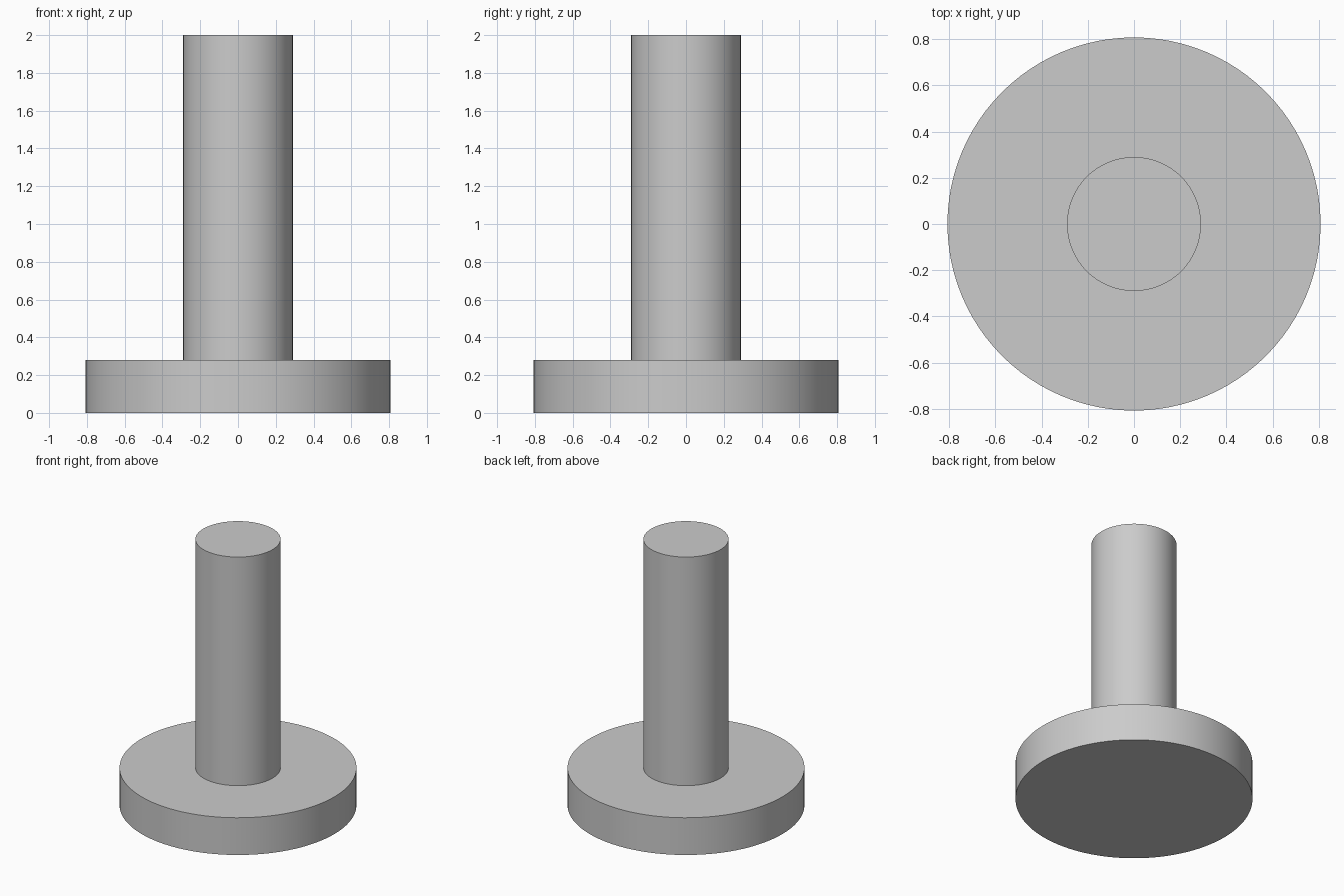
import bpy
import bmesh
import math

SEGMENTS = 96
FLANGE_RADIUS, FLANGE_TOP = 0.808, 0.28
STEM_RADIUS, STEM_TOP = 0.29, 2.0

cube = bpy.data.objects.get("Cube")
if cube:
    bpy.data.objects.remove(cube, do_unlink=True)

# Plain grey metal
grey = bpy.data.materials.new("grey_metal")
grey.use_nodes = True
colour = (0.6, 0.6, 0.6, 1)
grey.diffuse_color = colour
grey.node_tree.nodes["Principled BSDF"].inputs["Base Color"].default_value = colour

# Flanged pin: disc base extruded up, inset to the stem radius, extruded again
bm = bmesh.new()


def ring(radius, z):
    return [bm.verts.new((radius * math.cos(a), radius * math.sin(a), z))
            for a in (math.tau * i / SEGMENTS for i in range(SEGMENTS))]


profile = [(FLANGE_RADIUS, 0), (FLANGE_RADIUS, FLANGE_TOP),
           (STEM_RADIUS, FLANGE_TOP), (STEM_RADIUS, STEM_TOP)]
rings = [ring(r, z) for r, z in profile]
for low, high in zip(rings, rings[1:]):
    for i in range(SEGMENTS):
        j = (i + 1) % SEGMENTS
        bm.faces.new((low[i], low[j], high[j], high[i]))

# End caps
bm.faces.new(reversed(rings[0]))
bm.faces.new(rings[-1])

mesh = bpy.data.meshes.new("flanged_pin")
bm.to_mesh(mesh)
bm.free()
mesh.materials.append(grey)
pin = bpy.data.objects.new("flanged_pin", mesh)
bpy.context.collection.objects.link(pin)

# Smooth round sides with crisp rims
bpy.ops.object.select_all(action="DESELECT")
pin.select_set(True)
bpy.context.view_layer.objects.active = pin
bpy.ops.object.shade_smooth_by_angle(angle=math.radians(30))
